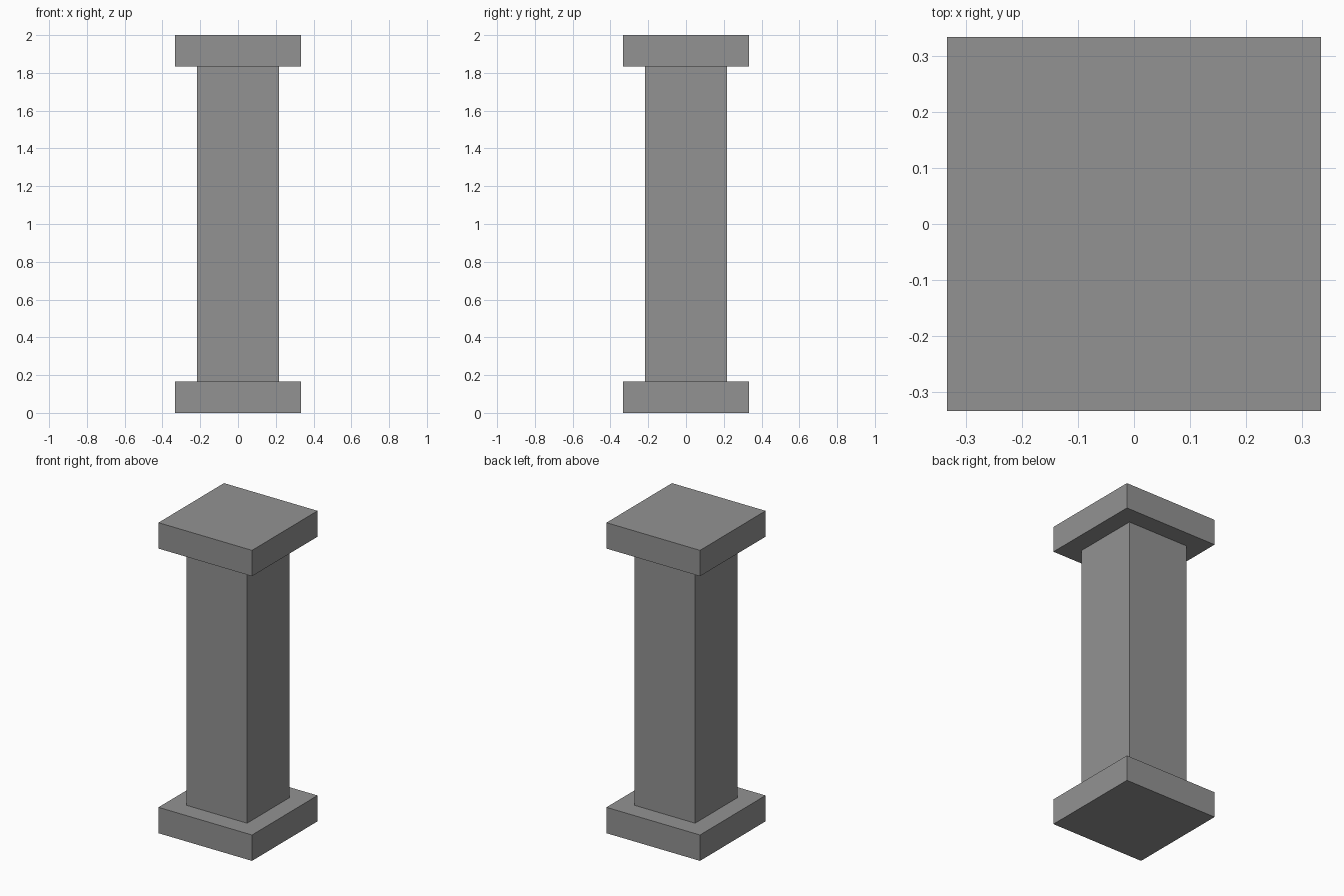
import bpy

# Remove the default cube
cube = bpy.data.objects.get("Cube")
if cube:
    bpy.data.objects.remove(cube, do_unlink=True)

# Single stone colour
GREY = (0.29, 0.29, 0.29, 1.0)
stone = bpy.data.materials.new("grey stone")
stone.use_nodes = True
stone.diffuse_color = GREY
stone.node_tree.nodes["Principled BSDF"].inputs["Base Color"].default_value = GREY


def block(name, width, bottom, top):
    """Square block centred on the z axis, spanning bottom to top."""
    bpy.ops.mesh.primitive_cube_add(size=1, location=(0, 0, (bottom + top) / 2))
    obj = bpy.context.object
    obj.name = name
    obj.scale = (width, width, top - bottom)
    bpy.ops.object.transform_apply(location=False, rotation=False, scale=True)
    obj.data.materials.append(stone)
    return obj


HEIGHT = 2.0
SLAB = HEIGHT / 12        # thickness of base and capital
SLAB_WIDTH = HEIGHT / 3
SHAFT_WIDTH = 0.433

# Base slab, square shaft and matching capital
block("base", SLAB_WIDTH, 0, SLAB)
block("shaft", SHAFT_WIDTH, SLAB, HEIGHT - SLAB)
block("capital", SLAB_WIDTH, HEIGHT - SLAB, HEIGHT)
